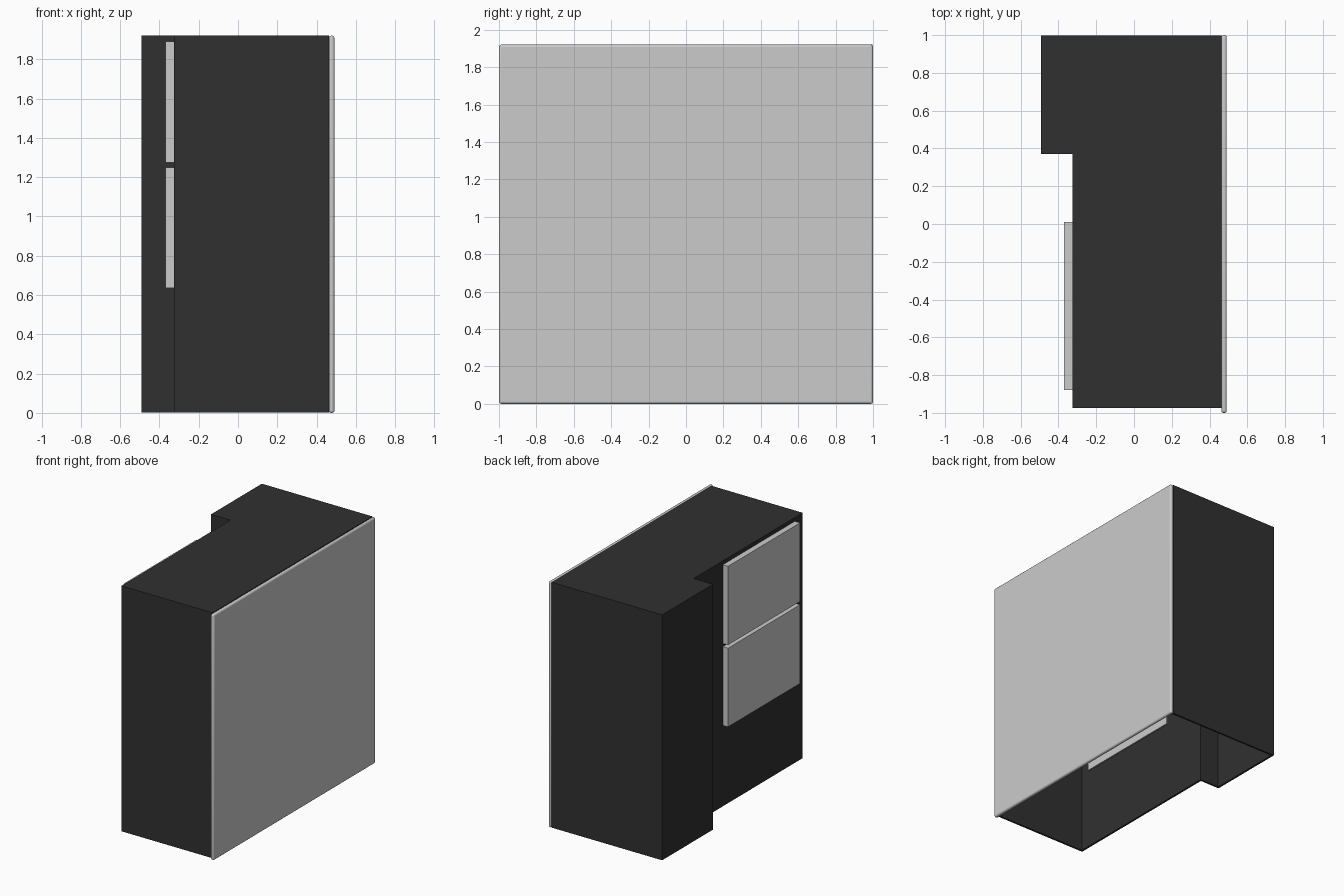
import bpy, bmesh

if "Cube" in bpy.data.objects:
    bpy.data.objects.remove(bpy.data.objects["Cube"])

dark = bpy.data.materials.new("dark_casing")
dark.diffuse_color = (0.03, 0.03, 0.03, 1)
dark.use_nodes = True
dark.node_tree.nodes["Principled BSDF"].inputs["Base Color"].default_value = dark.diffuse_color


def finish(bm, name, mat=None):
    bmesh.ops.recalc_face_normals(bm, faces=bm.faces)
    me = bpy.data.meshes.new(name)
    bm.to_mesh(me)
    bm.free()
    ob = bpy.data.objects.new(name, me)
    bpy.context.collection.objects.link(ob)
    if mat:
        me.materials.append(mat)
    return ob


def box(name, lo, hi):
    bm = bmesh.new()
    bmesh.ops.create_cube(bm, size=1)
    for v in bm.verts:
        v.co = [lo[i] + (v.co[i] + 0.5) * (hi[i] - lo[i]) for i in range(3)]
    return finish(bm, name)


# Hollow casing: L-shaped plan, open underneath and towards the front panel
H, WALL = 1.92, 0.015
plan = [(0.463, -0.975), (-0.325, -0.975), (-0.325, 0.37),
        (-0.492, 0.37), (-0.492, 0.997), (0.463, 0.997)]
bm = bmesh.new()
low = [bm.verts.new((x, y, 0.003)) for x, y in plan]
top = [bm.verts.new((x, y, H)) for x, y in plan]
for i in range(len(plan) - 1):
    bm.faces.new((low[i], low[i + 1], top[i + 1], top[i]))
# roof split in two convex pieces with consistent outward winding
bm.faces.new(top)
casing = finish(bm, "casing", dark)
# make sure normals face outwards before thickening inwards
if casing.data.polygons[-1].normal.z < 0:
    casing.data.flip_normals()
sol = casing.modifiers.new("wall", 'SOLIDIFY')
sol.thickness = WALL
sol.offset = -1
sol.use_even_offset = True

# Flat front panel with softened outer edges
panel = box("front_panel", (0.462, -1, 0), (0.491, 1, H))
bev = panel.modifiers.new("soft_edge", 'BEVEL')
bev.width = 0.012
bev.segments = 3
bpy.context.view_layer.objects.active = panel
panel.select_set(True)
bpy.ops.object.shade_smooth_by_angle(angle=0.6)

# Two plates set through the rear wall
for name, z in (("upper_rear_plate", 1.275), ("lower_rear_plate", 0.635)):
    box(name, (-0.37, -0.88, z), (-0.3, 0.01, z + 0.615))
